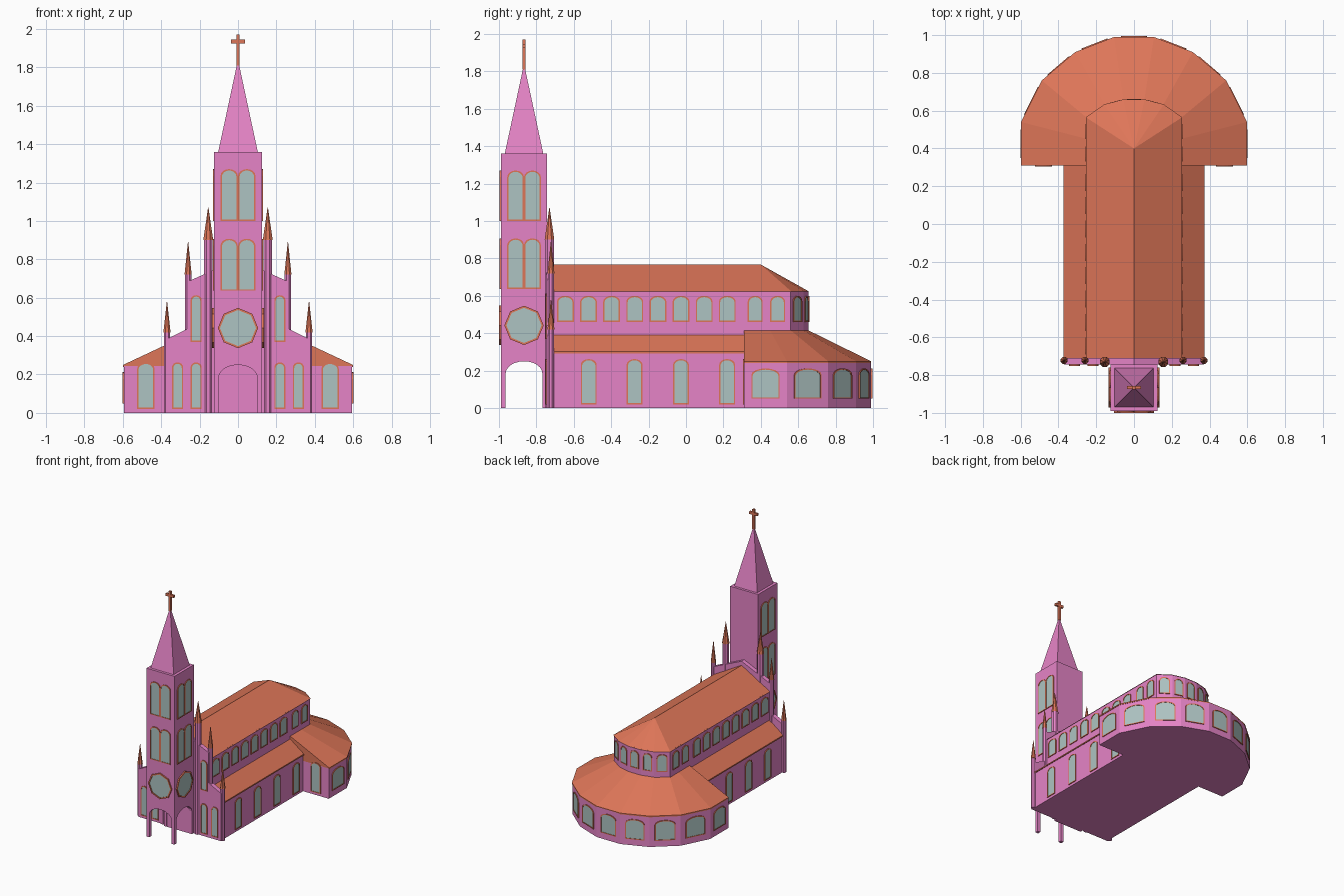
import bpy, bmesh, math
from mathutils import Vector

if "Cube" in bpy.data.objects:
    bpy.data.objects.remove(bpy.data.objects["Cube"])


def material(name, rgb):
    m = bpy.data.materials.new(name)
    m.diffuse_color = (*rgb, 1)
    m.use_nodes = True
    m.node_tree.nodes["Principled BSDF"].inputs["Base Color"].default_value = m.diffuse_color
    return m


PINK = material("pink_wall", (0.79, 0.23, 0.57))
ORANGE = material("orange_tile", (0.73, 0.18, 0.098))
GLASS = material("pale_glass", (0.42, 0.55, 0.54))


def finish(name, bm, mat):
    bmesh.ops.recalc_face_normals(bm, faces=bm.faces)
    me = bpy.data.meshes.new(name)
    bm.to_mesh(me)
    bm.free()
    ob = bpy.data.objects.new(name, me)
    me.materials.append(mat)
    bpy.context.collection.objects.link(ob)
    return ob


def add_loft(bm, a, b):
    """Closed solid between two matching loops of 3D points."""
    va, vb = [bm.verts.new(p) for p in a], [bm.verts.new(p) for p in b]
    n = len(va)
    bm.faces.new(va)
    bm.faces.new(vb[::-1])
    for i in range(n):
        j = (i + 1) % n
        bm.faces.new((va[i], vb[i], vb[j], va[j]))


def solid(name, mat, *lofts):
    bm = bmesh.new()
    for a, b in lofts:
        add_loft(bm, a, b)
    return finish(name, bm, mat)


def along_y(pts, y0, y1):
    return [(x, y0, z) for x, z in pts], [(x, y1, z) for x, z in pts]


def along_x(pts, x0, x1):
    return [(x0, y, z) for y, z in pts], [(x1, y, z) for y, z in pts]


def along_z(pts, z0, z1):
    return [(x, y, z0) for x, y in pts], [(x, y, z1) for x, y in pts]


def box(x0, x1, y0, y1, z0, z1):
    return along_z([(x0, y0), (x1, y0), (x1, y1), (x0, y1)], z0, z1)


def mirror(pts):
    """Complete a right-hand outline with its left half."""
    return pts + [(-x, b) for x, b in reversed(pts) if x > 1e-6]


def arch(w, z0, z1, rise, n=8):
    """Rectangle with a curved head, centred on u = 0."""
    top = [(w / 2 * math.cos(math.pi * i / n), z1 - rise + rise * math.sin(math.pi * i / n))
           for i in range(n + 1)]
    return [(-w / 2, z0), (w / 2, z0)] + top


def windows(name, specs, t=0.007, out=0.006):
    """specs: (x, y, normal x, normal y, outline); mirrored to the left side."""
    fr, gl = bmesh.new(), bmesh.new()
    allspecs = list(specs) + [(-s[0], s[1], -s[2], s[3], s[4]) for s in specs if abs(s[0]) > 1e-6]
    for x, y, nx, ny, line in allspecs:
        nrm = Vector((nx, ny, 0)).normalized()
        tan = Vector((-nrm.y, nrm.x, 0))
        zs = [z for _, z in line]
        us = [u for u, _ in line]
        zc, h, w = (max(zs) + min(zs)) / 2, max(zs) - min(zs), max(us) - min(us)
        inner = [(u * (w - 2 * t) / w, zc + (z - zc) * (h - 2 * t) / h) for u, z in line]

        def place(pts, d):
            return [Vector((x, y, z)) + tan * u + nrm * d for u, z in pts]
        add_loft(gl, place(inner, -0.004), place(inner, out * 0.5))
        rings = [[fr.verts.new(p) for p in place(q, d)]
                 for q, d in ((line, -0.004), (line, out), (inner, out), (inner, -0.004))]
        n = len(line)
        for k in range(4):
            a, b = rings[k], rings[(k + 1) % 4]
            for i in range(n):
                j = (i + 1) % n
                fr.faces.new((a[i], a[j], b[j], b[i]))
    finish(name + "_frames", fr, ORANGE)
    finish(name + "_glass", gl, GLASS)


def edge_windows(pts, frac, z0, z1, rise):
    """One window per edge of a right-hand plan outline, plus the middle back edge."""
    res = []
    for (x0, y0), (x1, y1) in zip(pts, pts[1:] + [(-pts[-1][0], pts[-1][1])]):
        res.append(((x0 + x1) / 2, (y0 + y1) / 2, y1 - y0, x0 - x1,
                    arch(frac * math.hypot(x1 - x0, y1 - y0), z0, z1, rise)))
    return res


# Plan outlines of the two apse storeys (right half, front to back)
LOW = [(0.595, 0.31), (0.595, 0.54), (0.485, 0.76), (0.31, 0.91), (0.105, 0.99)]
HIGH = [(0.25, 0.31), (0.25, 0.45), (0.25, 0.56), (0.155, 0.628), (0.055, 0.655)]

# Aisles, and their lean-to roofs
solid("aisle_walls", PINK, along_y(mirror([(0.365, 0), (0.365, 0.295), (0.24, 0.385)]), -0.72, 0.32))
slab = [(0.372, 0.292), (0.372, 0.302), (0.245, 0.395), (0.245, 0.385)]
solid("aisle_roofs", ORANGE, along_y(slab, -0.715, 0.315),
      along_y([(-x, z) for x, z in slab], -0.715, 0.315))

# Upper nave wall with rounded end
solid("nave_walls", PINK, along_z(mirror([(0.25, -0.72)] + HIGH[2:]), 0.28, 0.625))

# Main roof: gable running into a fan over the apse
bm = bmesh.new()
eave = [bm.verts.new((x * 1.02, y + (0.005 if y > 0.5 else 0), 0.622))
        for x, y in mirror([(0.25, -0.72), (0.25, 0.40)] + HIGH[2:])]
r0, r1 = bm.verts.new((0, -0.72, 0.767)), bm.verts.new((0, 0.40, 0.767))
bm.faces.new(eave)
bm.faces.new((eave[0], r0, eave[-1]))
bm.faces.new((eave[0], eave[1], r1, r0))
bm.faces.new((eave[-1], r0, r1, eave[-2]))
for a, b in zip(eave[1:-2], eave[2:-1]):
    bm.faces.new((a, b, r1))
finish("main_roof", bm, ORANGE)

# Lower apse walls and ring roof
solid("apse_walls", PINK, along_z(mirror(LOW), 0, 0.245))
solid("apse_gable", PINK, along_y(mirror([(0.59, 0.24), (0.25, 0.405)]), 0.312, 0.33))
outer, inner = mirror(LOW), mirror(HIGH)
bm = bmesh.new()
rows = []
for pts, z, s in ((outer, 0.24, 1.006), (outer, 0.25, 1.006), (inner, 0.415, 0.99), (inner, 0.24, 0.99)):
    rows.append([bm.verts.new((x * s, y, z)) for x, y in pts])
for k in range(4):
    a, b = rows[k], rows[(k + 1) % 4]
    for i in range(len(a) - 1):
        bm.faces.new((a[i], a[i + 1], b[i + 1], b[i]))
for i in (0, -1):
    bm.faces.new([r[i] for r in rows])
finish("apse_roof", bm, ORANGE)

# Front wall with stepped gable
solid("facade", PINK, along_y(mirror([(0.37, 0), (0.37, 0.385), (0.26, 0.44), (0.26, 0.685), (0, 0.80)]),
                              -0.745, -0.71))

# Tower with open arched porch
tower = solid("tower", PINK, box(-0.125, 0.125, -0.99, -0.743, 0, 1.36))
porch = arch(0.2, -0.1, 0.25, 0.065, 12)
cut_front = solid("porch_cutter_front", PINK, along_y(porch, -1.1, -0.767))
cut_side = solid("porch_cutter_side", PINK, along_x([(u * 0.98 - 0.866, z) for u, z in porch], -0.3, 0.3))
bpy.context.view_layer.objects.active = tower
for c in (cut_front, cut_side):
    c.hide_render = True
    m = tower.modifiers.new("porch", 'BOOLEAN')
    m.operation, m.solver, m.object = 'DIFFERENCE', 'EXACT', c
    bpy.ops.object.modifier_apply(modifier=m.name)
    bpy.data.objects.remove(c)

# Spire and cross
bm = bmesh.new()
base = [bm.verts.new((x, y - 0.866, 1.36)) for x, y in ((-.103, -.103), (.103, -.103), (.103, .103), (-.103, .103))]
tip = bm.verts.new((0, -0.866, 1.84))
bm.faces.new(base)
for i in range(4):
    bm.faces.new((base[i], base[(i + 1) % 4], tip))
finish("spire", bm, PINK)
solid("cross", ORANGE, box(-0.009, 0.009, -0.875, -0.857, 1.81, 1.97),
      box(-0.036, 0.036, -0.874, -0.858, 1.925, 1.945))

# Pinnacles on the front wall
shafts, caps = bmesh.new(), bmesh.new()


def ring(x, y, z, r, n=8):
    return [(x + r * math.cos(math.tau * (i + .5) / n), y + r * math.sin(math.tau * (i + .5) / n), z) for i in range(n)]


for px, py, r, h, top in ((0.155, -0.73, 0.025, 0.90, 1.07), (0.26, -0.722, 0.018, 0.72, 0.89),
                          (0.37, -0.722, 0.018, 0.42, 0.58)):
    for x in (px, -px):
        add_loft(shafts, ring(x, py, 0, r), ring(x, py, h, r))
        add_loft(caps, ring(x, py, h, r * 1.12), ring(x, py, top, 0.001))
finish("pinnacle_shafts", shafts, PINK)
finish("pinnacle_caps", caps, ORANGE)

# Windows
windows("aisle_window", [(0.365, y, 1, 0, arch(0.085, 0.02, 0.262, 0.03)) for y in (-0.52, -0.275, -0.027, 0.22)])
windows("clerestory_window",
        [(0.25, -0.645 + 0.1237 * i, 1, 0, arch(0.09, 0.46, 0.60, 0.03)) for i in range(8)]
        + [(0.25, y, 1, 0, arch(0.08, 0.46, 0.60, 0.03)) for y in (0.37, 0.49)]
        + edge_windows(HIGH[2:], 0.68, 0.46, 0.60, 0.03))
windows("apse_window", edge_windows(LOW, 0.66, 0.05, 0.212, 0.035))
windows("wing_front_window", [(0.48, 0.31, 0, -1, arch(0.09, 0.02, 0.262, 0.03))])
windows("facade_window", [(x, -0.745, 0, -1, arch(0.058, z, z + 0.243, 0.025))
                          for x, z in ((0.218, 0.02), (0.315, 0.02), (0.218, 0.37))])
belfry = [arch(0.09, z, z + 0.27, 0.035) for z in (0.637, 1.0)]
windows("tower_window", [s for o in belfry for s in (
    (0.046, -0.99, 0, -1, o), (0.125, -0.911, 1, 0, o), (0.125, -0.821, 1, 0, o))])
rose = [(0.105 * math.cos(math.tau * i / 8), 0.442 + 0.105 * math.sin(math.tau * i / 8)) for i in range(8)]
windows("rose_window", [(0, -0.99, 0, -1, rose), (0.125, -0.866, 1, 0, rose)], t=0.011, out=0.01)
